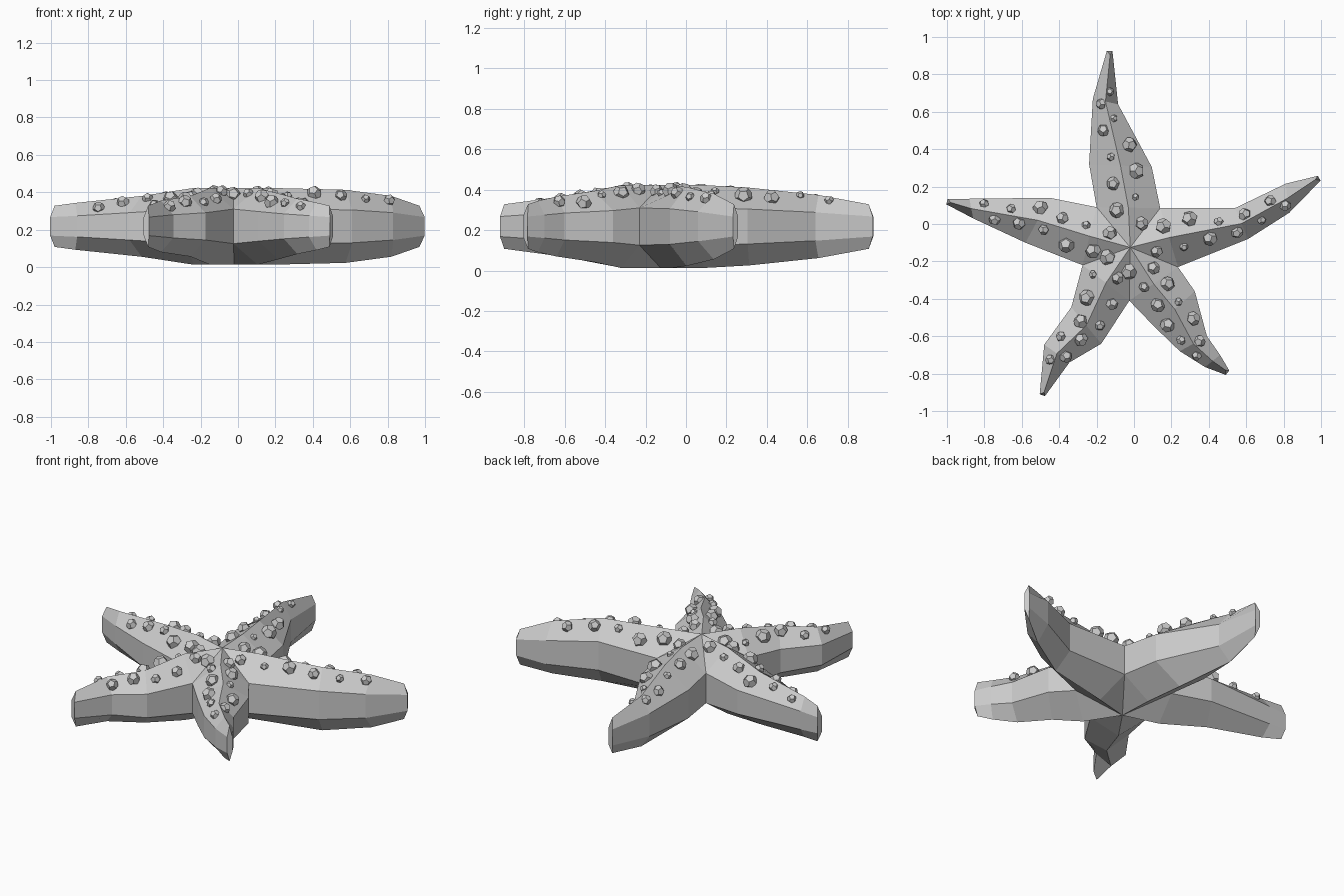
import bpy
import bmesh
import random
from mathutils import Vector, Matrix, Euler
from mathutils.bvhtree import BVHTree

random.seed(4)
cube = bpy.data.objects.get("Cube")
if cube:
    bpy.data.objects.remove(cube)

MID_Z = 0.218                 # the body mirrors above and below this height
CENTRE = Vector((-0.02, -0.125))
HUB_HEIGHT = 0.205
TIP_HEIGHT = 0.11
SIDE_RATIO = 0.45             # side wall height against ridge height
TIP_HALF_WIDTH = 0.015
KNOBS_PER_ARM = 11

# Corners between neighbouring arms, anticlockwise
VALLEYS = [Vector(p) for p in
           [(0.235, -0.23), (0.14, 0.085), (-0.2, 0.09), (-0.275, -0.22), (-0.025, -0.41)]]

# Each arm: droop power, tip, then stations of clockwise edge and anticlockwise edge
ARMS = {
    "left": (4, (0.99, 0.245), [(0.61, -0.08, 0.54, 0.085), (0.83, 0.06, 0.81, 0.215)]),
    "back": (2.3, (-0.13, 0.925), [(0.095, 0.305, -0.24, 0.32), (-0.085, 0.64, -0.22, 0.67)]),
    "right": (1.2, (-1, 0.12), [(-0.45, 0.14, -0.58, -0.1), (-0.88, 0.135, -0.86, 0.03)]),
    "front_right": (1.2, (-0.49, -0.915),
                    [(-0.335, -0.445, -0.175, -0.64), (-0.48, -0.645, -0.345, -0.74)]),
    "front_left": (1.6, (0.5, -0.795),
                   [(0.11, -0.55, 0.325, -0.36), (0.245, -0.68, 0.39, -0.6),
                    (0.38, -0.765, 0.46, -0.7)]),
}

skin = bpy.data.materials.new("plain grey")
skin.use_nodes = True
GREY = (0.6, 0.6, 0.6, 1)
skin.diffuse_color = GREY
skin.node_tree.nodes["Principled BSDF"].inputs["Base Color"].default_value = GREY


def finish(bm, name):
    """Turn a bmesh into a flat shaded object."""
    mesh = bpy.data.meshes.new(name)
    bm.to_mesh(mesh)
    mesh.materials.append(skin)
    obj = bpy.data.objects.new(name, mesh)
    bpy.context.collection.objects.link(obj)


def reach(pair):
    """Distance of a station from the centre."""
    return ((pair[0] + pair[1]) / 2 - CENTRE).length


def edge_pairs(index, tip, stations):
    """Edge points of an arm from its valleys to its narrow tip."""
    pairs = [(VALLEYS[index], VALLEYS[(index + 1) % len(VALLEYS)])]
    pairs += [(Vector(s[:2]), Vector(s[2:])) for s in stations]
    end = Vector(tip)
    out = (end - sum(pairs[-1], Vector((0, 0))) / 2).normalized()
    across = Vector((-out.y, out.x)) * TIP_HALF_WIDTH
    return pairs + [(end - across, end + across)]


def section(bm, pair, height, is_tip):
    """Six-sided arm cross-section: ridge, side wall, keel, side wall."""
    a, b = pair
    ridge = (a + b) / 2
    if is_tip:
        ridge = CENTRE.lerp(ridge, 0.98)
    side = height * SIDE_RATIO
    ring = [(ridge, height), (b, side), (b, -side), (ridge, -height), (a, -side), (a, side)]
    return [bm.verts.new((p.x, p.y, MID_Z + dz)) for p, dz in ring]


def station_at(pairs, distance):
    """Edge points of an arm at any distance from the centre."""
    for inner, outer in zip(pairs, pairs[1:]):
        near, far = reach(inner), reach(outer)
        if distance <= far:
            f = (distance - near) / (far - near)
            return inner[0].lerp(outer[0], f), inner[1].lerp(outer[1], f)
    return pairs[-1]


# Body: five arms lofted outwards and fanned into the centre
body = bmesh.new()
hub_top, hub_bottom = (body.verts.new((CENTRE.x, CENTRE.y, MID_Z + s * HUB_HEIGHT))
                       for s in (1, -1))
arm_edges = {}
for i, (name, (power, tip, stations)) in enumerate(ARMS.items()):
    pairs = arm_edges[name] = edge_pairs(i, tip, stations)
    length = reach(pairs[-1])
    rings = []
    for pair in pairs:
        # The valley rings share one height so that neighbouring arms join
        t = 0 if pair is pairs[0] else reach(pair) / length
        height = HUB_HEIGHT - (HUB_HEIGHT - TIP_HEIGHT) * t ** power
        rings.append(section(body, pair, height, pair is pairs[-1]))
    for inner, outer in zip(rings, rings[1:]):
        for k in range(6):
            n = (k + 1) % 6
            body.faces.new((inner[k], inner[n], outer[n], outer[k]))
    body.faces.new(rings[-1])
    top, b_up, b_low, keel, a_low, a_up = rings[0]
    for hub, ridge, sides in ((hub_top, top, (a_up, b_up)), (hub_bottom, keel, (a_low, b_low))):
        for corner in sides:
            body.faces.new((hub, ridge, corner))
bmesh.ops.remove_doubles(body, verts=body.verts[:], dist=0.0005)
bmesh.ops.recalc_face_normals(body, faces=body.faces[:])
finish(body, "body")
surface = BVHTree.FromBMesh(body)
body.free()

# Knob shape: twelve pentagons, the dual of a twenty-sided ball
ball = bmesh.new()
bmesh.ops.create_icosphere(ball, subdivisions=1, radius=1)
corners = [f.calc_center_median().normalized() for f in ball.faces]
ball.free()
knob = bmesh.new()
for c in corners:
    knob.verts.new(c)
bmesh.ops.convex_hull(knob, input=knob.verts[:])
bmesh.ops.dissolve_limit(knob, angle_limit=0.05, verts=knob.verts[:], edges=knob.edges[:])
bmesh.ops.recalc_face_normals(knob, faces=knob.faces[:])
knob_mesh = bpy.data.meshes.new("knob_shape")
knob.to_mesh(knob_mesh)
knob.free()

# Knobs: staggered either side of each ridge, large and small, turned at random
for name, pairs in arm_edges.items():
    bm = bmesh.new()
    for i in range(KNOBS_PER_ARM):
        along = 0.12 + 0.68 * i / (KNOBS_PER_ARM - 1)
        a, b = station_at(pairs, along * reach(pairs[-1]))
        side = 1 if i % 2 else -1
        spot = a.lerp(b, 0.5 + side * random.uniform(0.12, 0.27))
        size = random.uniform(0.02, 0.03) if i % 3 == 2 else random.uniform(0.032, 0.046)
        r = min(size, (b - a).length * 0.2)
        point, normal, _, _ = surface.ray_cast(spot.to_3d() + Vector((0, 0, 1)),
                                               Vector((0, 0, -1)))
        turn = Euler([random.uniform(0, 6) for _ in range(3)]).to_matrix().to_4x4()
        first = len(bm.verts)
        bm.from_mesh(knob_mesh)
        bm.verts.ensure_lookup_table()
        place = Matrix.Translation(point + normal * r * 0.2) @ turn @ Matrix.Scale(r, 4)
        bmesh.ops.transform(bm, matrix=place, verts=bm.verts[first:])
    finish(bm, name + "_arm_knobs")
    bm.free()
bpy.data.meshes.remove(knob_mesh)
